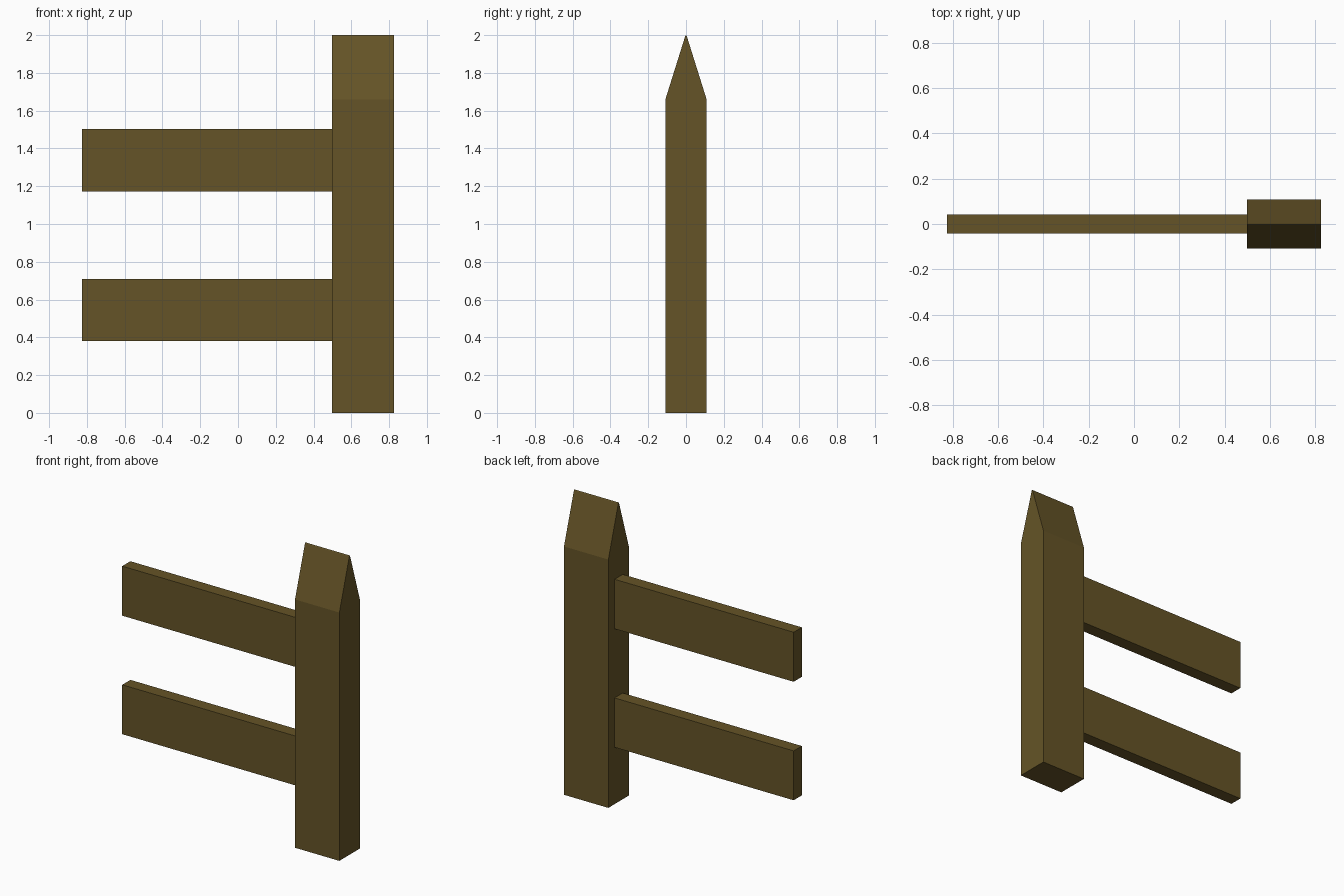
import bpy

if "Cube" in bpy.data.objects:
    bpy.data.objects.remove(bpy.data.objects["Cube"])

# Single brown wood colour
wood = bpy.data.materials.new("brown_wood")
wood.diffuse_color = (0.13, 0.088, 0.02, 1.0)
wood.use_nodes = True
wood.node_tree.nodes["Principled BSDF"].inputs["Base Color"].default_value = wood.diffuse_color


def extrude_x(name, profile, x0, x1):
    """Prism along x from a (y, z) profile listed counter-clockwise seen from +x."""
    n = len(profile)
    verts = [(x, y, z) for x in (x0, x1) for y, z in profile]
    faces = [tuple(reversed(range(n))), tuple(range(n, 2 * n))]
    faces += [(i, (i + 1) % n, n + (i + 1) % n, n + i) for i in range(n)]
    mesh = bpy.data.meshes.new(name)
    mesh.from_pydata(verts, [], faces)
    mesh.materials.append(wood)
    obj = bpy.data.objects.new(name, mesh)
    bpy.context.collection.objects.link(obj)
    return obj


# Post with a wedge-shaped top ending in a very narrow ridge
W, SHOULDER, TIP = 0.109, 1.66, 0.004
extrude_x("post", [(-W, 0), (W, 0), (W, SHOULDER), (TIP, 1.995), (0, 2.0),
                   (-TIP, 1.995), (-W, SHOULDER)], 0.498, 0.826)

# Two flat rails butting against the post
T = 0.043
for name, z0, z1 in (("lower_rail", 0.38, 0.71), ("upper_rail", 1.172, 1.503)):
    extrude_x(name, [(-T, z0), (T, z0), (T, z1), (-T, z1)], -0.826, 0.498)
